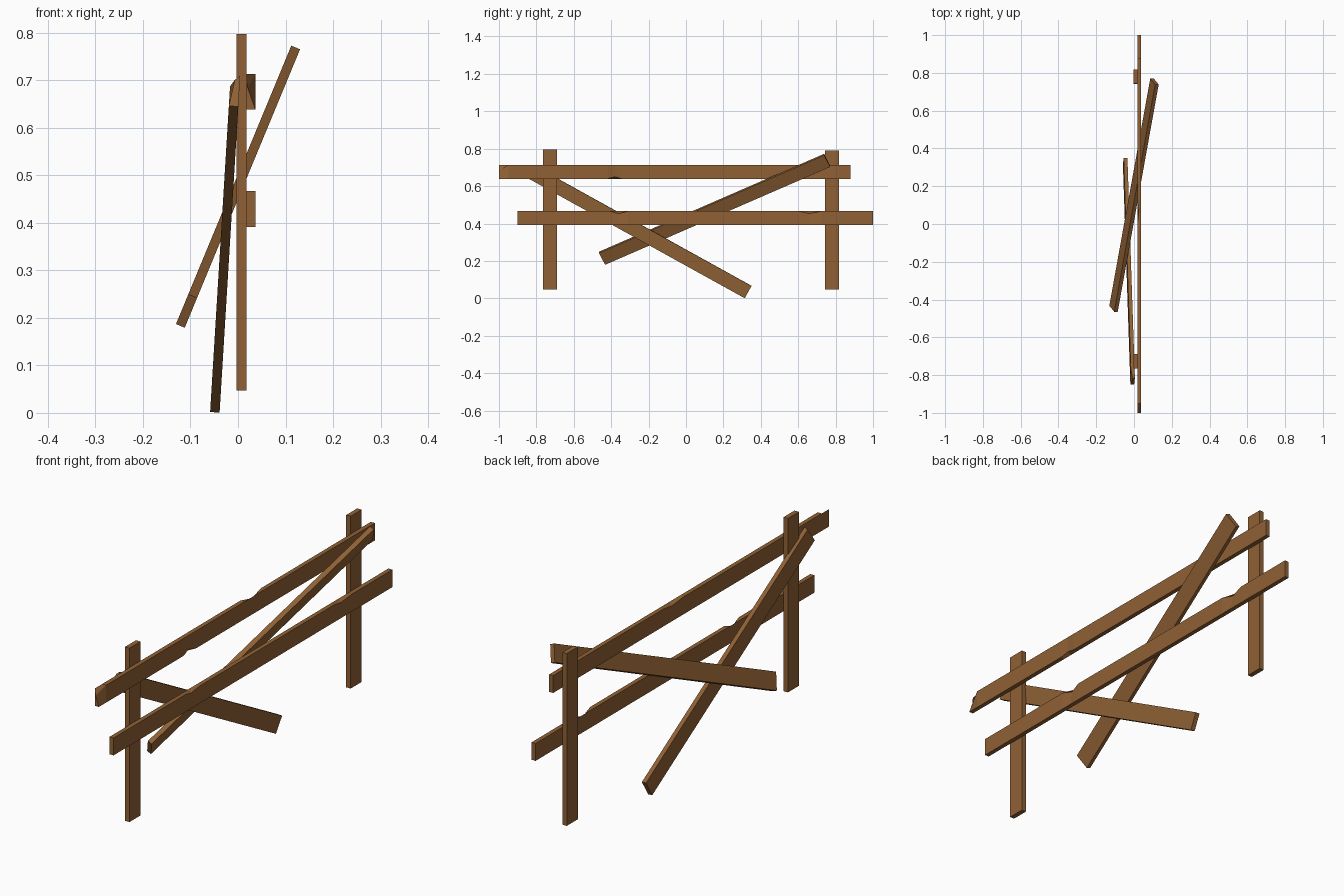
import bpy, bmesh
from math import radians
from mathutils import Matrix

if "Cube" in bpy.data.objects:
    bpy.data.objects.remove(bpy.data.objects["Cube"])

wood = bpy.data.materials.new("wood")
wood.diffuse_color = (0.28, 0.12, 0.035, 1)
wood.use_nodes = True
wood.node_tree.nodes["Principled BSDF"].inputs["Base Color"].default_value = wood.diffuse_color


def board(name, center, length, width, thick, pitch=0, lean=0, chips=()):
    """Plank along local Y; each chip (y, x side, z side, half span, dx, dz) dents one corner edge."""
    half = length / 2
    stations = {-half: None, half: None}
    for chip in chips:
        for y in (chip[0] - chip[3], chip[0] + chip[3]):
            if -half < y < half:
                stations[y] = None
    for chip in chips:
        stations[chip[0]] = chip

    bm = bmesh.new()
    rings = []
    for y in sorted(stations):
        chip, ring = stations[y], []
        for sx, sz in ((-1, -1), (1, -1), (1, 1), (-1, 1)):
            x, z = sx * thick / 2, sz * width / 2
            if chip and (sx, sz) == chip[1:3]:
                x -= sx * chip[4]
                z -= sz * chip[5]
            ring.append(bm.verts.new((x, y, z)))
        rings.append(ring)
    for a, b in zip(rings, rings[1:]):
        for i in range(4):
            j = (i + 1) % 4
            bm.faces.new((a[i], a[j], b[j], b[i]))
    bm.faces.new(rings[0])
    bm.faces.new(rings[-1])
    bm.transform(Matrix.Translation(center)
                 @ Matrix.Rotation(radians(lean), 4, 'Y')
                 @ Matrix.Rotation(radians(pitch), 4, 'X'))
    bmesh.ops.recalc_face_normals(bm, faces=bm.faces)

    mesh = bpy.data.meshes.new(name)
    bm.to_mesh(mesh)
    bm.free()
    mesh.materials.append(wood)
    obj = bpy.data.objects.new(name, mesh)
    bpy.context.collection.objects.link(obj)
    return obj


# Upright posts
for name, y, top in (("front_post", -0.727, 0.797), ("back_post", 0.78, 0.79)):
    board(name, (0.007, y, (0.047 + top) / 2), top - 0.047, 0.075, 0.021, pitch=90)

# Horizontal rails with chipped edges
board("upper_rail", (0.027, -0.06, 0.676), 1.88, 0.075, 0.019, chips=(
    (-0.94, 1, 1, 0.05, 0.016, 0.03),
    (-0.32, 1, -1, 0.04, 0.006, 0.012),
    (0.12, -1, 1, 0.07, 0.007, 0.014)))
board("lower_rail", (0.027, 0.05, 0.429), 1.9, 0.075, 0.019, chips=(
    (-0.41, 1, 1, 0.05, 0.008, 0.014),
    (0.61, 1, 1, 0.06, 0.008, 0.014)))

# Fallen planks leaning across the fence
board("rising_plank", (0, 0.153, 0.476), 1.33, 0.075, 0.02, pitch=25.2, lean=22.5)
board("falling_plank", (-0.027, -0.25, 0.356), 1.331, 0.075, 0.02, pitch=-29, lean=3.5,
      chips=((-0.6655, -1, 1, 0.05, 0.009, 0.012),))
